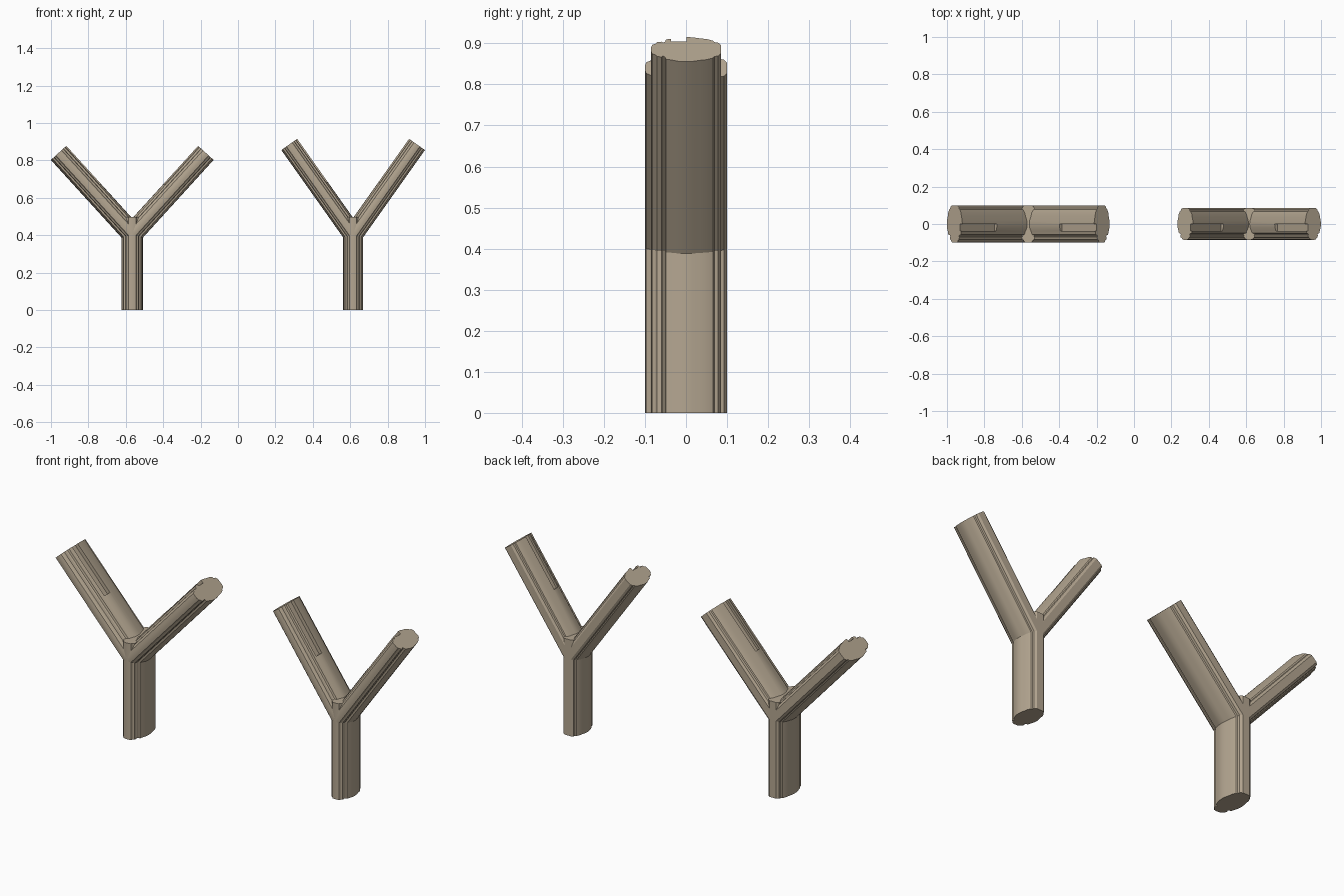
import bpy, bmesh, math
from mathutils import Vector

if "Cube" in bpy.data.objects:
    bpy.data.objects.remove(bpy.data.objects["Cube"])

bark = bpy.data.materials.new("bark tan")
bark.diffuse_color = (0.46, 0.385, 0.285, 1)
bark.use_nodes = True
bark.node_tree.nodes["Principled BSDF"].inputs["Base Color"].default_value = bark.diffuse_color

# Half of the fluted cross-section: (half thickness, depth), both as fractions
HALF = [(0.14, -1.0), (0.36, -0.97), (0.46, -0.87), (0.58, -0.83),
        (0.62, -0.70), (0.54, -0.66), (0.62, -0.60), (0.80, -0.57),
        (0.86, -0.42), (0.97, -0.22), (1.0, 0.0), (0.97, 0.2),
        (0.88, 0.42), (0.83, 0.6), (0.69, 0.78), (0.58, 0.81),
        (0.54, 0.92), (0.34, 1.0)]
SECTION = HALF + [(-u, v) for u, v in reversed(HALF)]


def prism(name, ring_a, ring_b):
    """Closed solid between two matching rings."""
    bm = bmesh.new()
    a = [bm.verts.new(p) for p in ring_a]
    b = [bm.verts.new(p) for p in ring_b]
    n = len(a)
    bm.faces.new(a)
    bm.faces.new(b)
    for i in range(n):
        j = (i + 1) % n
        bm.faces.new((a[i], a[j], b[j], b[i]))
    bmesh.ops.recalc_face_normals(bm, faces=bm.faces)
    mesh = bpy.data.meshes.new(name)
    bm.to_mesh(mesh)
    bm.free()
    mesh.materials.append(bark)
    ob = bpy.data.objects.new(name, mesh)
    bpy.context.collection.objects.link(ob)
    return ob


def finish(ob):
    bpy.ops.object.select_all(action='DESELECT')
    ob.select_set(True)
    bpy.context.view_layer.objects.active = ob
    for m in list(ob.modifiers):
        bpy.ops.object.modifier_apply(modifier=m.name)
    bpy.ops.object.shade_smooth_by_angle(angle=math.radians(20))


def forked_post(label, cx, half_w, half_d, arm_half, angle, fork_z, length):
    a = math.radians(angle)
    miter = math.tan((math.pi / 2 - a) / 2)

    # Upright trunk, its top showing between the arms
    trunk = prism(label + "_trunk",
                  [(cx + u * half_w, v * half_d, 0) for u, v in SECTION],
                  [(cx + u * half_w, v * half_d, 0.497) for u, v in SECTION])
    finish(trunk)

    for side, word in ((-1, "left"), (1, "right")):
        # o: distance to the outer side of the arm, t: distance along it
        def along(o, y, t):
            return Vector((cx + side * (t * math.cos(a) + o * math.sin(a)),
                           y, fork_z + t * math.sin(a) - o * math.cos(a)))

        # Slanted arm, mitred onto the trunk
        arm = prism(f"{label}_{word}_arm",
                    [(cx + side * u * arm_half, v * half_d,
                      fork_z - u * arm_half * miter) for u, v in SECTION],
                    [along(u * arm_half, v * half_d, length)
                     for u, v in SECTION])

        # Shallow slot in the outer half of the arm's upper side
        slot = [(-arm_half - 0.05, -0.037), (-arm_half + 0.018, -0.037),
                (-arm_half + 0.018, 0.001), (-arm_half - 0.05, 0.001)]
        cutter = prism(f"{label}_{word}_slot_cutter",
                       [along(o, y, 0.31) for o, y in slot],
                       [along(o, y, length + 0.05) for o, y in slot])
        cutter.hide_render = True
        cut = arm.modifiers.new("slot", 'BOOLEAN')
        cut.operation = 'DIFFERENCE'
        cut.solver = 'EXACT'
        cut.object = cutter
        finish(arm)
        bpy.data.objects.remove(cutter)


forked_post("wide_fork", -0.5655, 0.057, 0.10, 0.056, 47.7, 0.4075, 0.585)
forked_post("narrow_fork", 0.6155, 0.053, 0.085, 0.052, 54.7, 0.403, 0.591)
